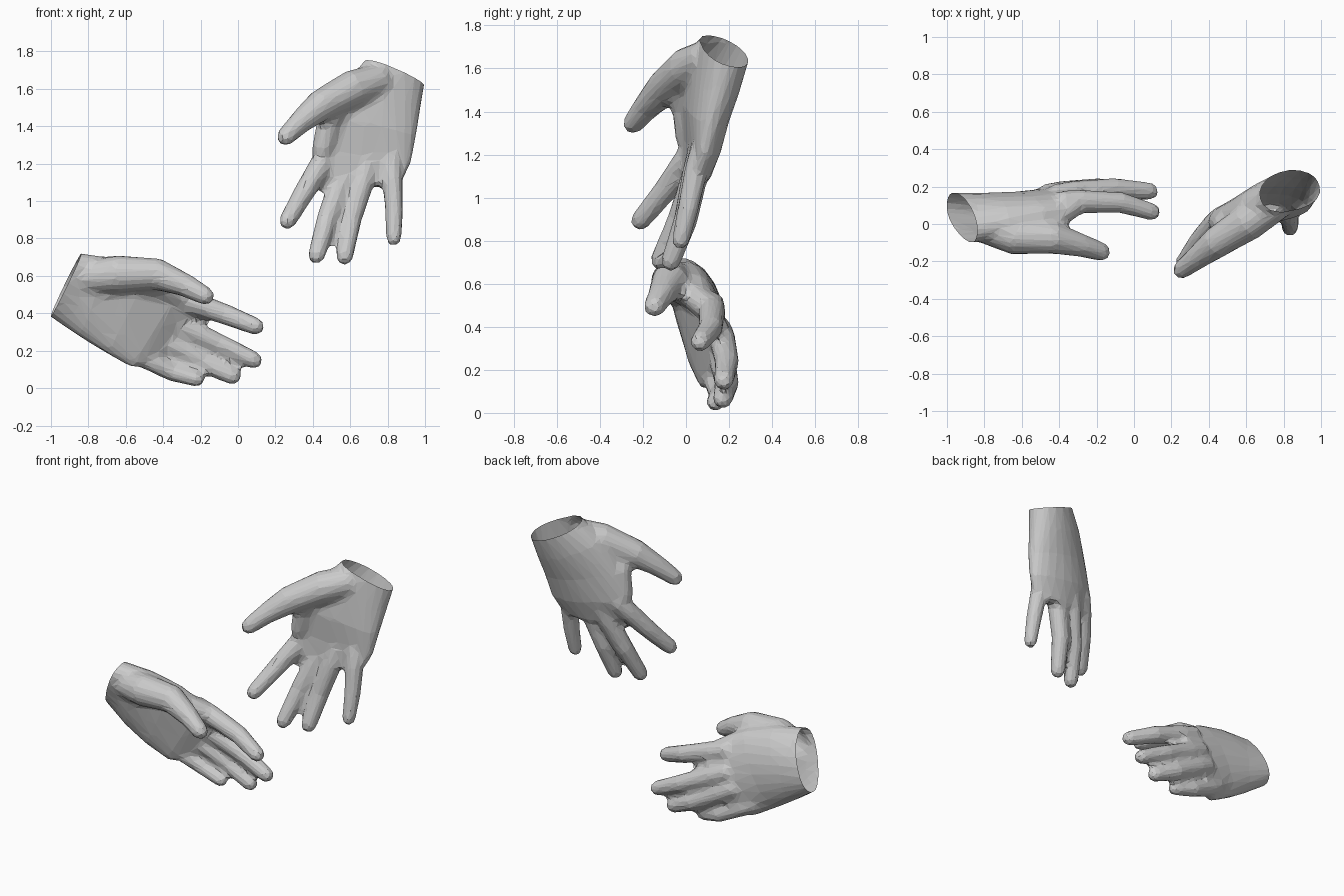
import bpy, bmesh, math
from mathutils import Vector as V

if "Cube" in bpy.data.objects:
    bpy.data.objects.remove(bpy.data.objects["Cube"])

SEG = 16

def skin(bm, rings):
    """Bridge rings of points into a closed tube."""
    rows = [[bm.verts.new(p) for p in r] for r in rings]
    n = len(rows[0])
    for a, b in zip(rows, rows[1:]):
        for i in range(n):
            bm.faces.new((a[i], a[(i + 1) % n], b[(i + 1) % n], b[i]))
    bm.faces.new(rows[0][::-1])
    bm.faces.new(rows[-1])

def add_digit(bm, pts, radii):
    """Tapered tube through the joints with a rounded tip."""
    pts = [V(p) for p in pts]
    radii = list(radii)
    d, r = (pts[-1] - pts[-2]).normalized(), radii[-1]
    end = pts[-1]
    for off, k in ((0.5, 0.86), (0.85, 0.55), (1.0, 0.2)):
        pts.append(end + d * r * off)
        radii.append(r * k)
    rings = []
    for i, (p, r) in enumerate(zip(pts, radii)):
        t = (pts[min(i + 1, len(pts) - 1)] - pts[max(i - 1, 0)]).normalized()
        u = t.cross(V((0.3, 1, 0.2))).normalized()
        v = t.cross(u)
        rings.append([p + (u * math.cos(a) + v * math.sin(a)) * r
                      for a in (2 * math.pi * k / SEG for k in range(SEG))])
    skin(bm, rings)

def add_palm(bm, sections):
    """Loft between thumb-side and little-finger-side edges; returns wrist plane."""
    secs = [(V(t), V(p), h) for t, p, h in sections]
    mids = [(t + p) / 2 for t, p, _ in secs]
    rings = []
    for i, (t, p, h) in enumerate(secs):
        f = (mids[min(i + 1, len(mids) - 1)] - mids[max(i - 1, 0)]).normalized()
        w = (p - t) / 2
        n = f.cross(w).normalized()
        if n.y < 0:
            n = -n
        bow = 0.01 + 0.007 * i
        ring = []
        for k in range(24):
            a = 2 * math.pi * k / 24
            c, s = math.cos(a), math.sin(a)
            s2 = math.copysign(abs(s) ** 0.85, s)
            ring.append(mids[i] + w * c + n * (h * s2 + bow * s * s))
        if i == 0:
            normal = w.cross(n).normalized()
            if normal.dot(f) > 0:
                normal = -normal
            rings.append([q + normal * 0.08 for q in ring])
        rings.append(ring)
    skin(bm, rings)
    return mids[0], normal

def keep_largest_shell(bm):
    """Drop any stray inner shells left by the remesh."""
    todo, shells = set(bm.verts), []
    while todo:
        stack = [todo.pop()]
        shell = list(stack)
        while stack:
            for e in stack.pop().link_edges:
                for v in e.verts:
                    if v in todo:
                        todo.remove(v)
                        stack.append(v)
                        shell.append(v)
        shells.append(shell)
    shells.sort(key=len)
    for s in shells[:-1]:
        bmesh.ops.delete(bm, geom=s, context='VERTS')

def evaluated(ob):
    """Bake the modifiers and keep only the outer skin."""
    dg = bpy.context.evaluated_depsgraph_get()
    me = bpy.data.meshes.new_from_object(ob.evaluated_get(dg))
    ob.modifiers.clear()
    bm = bmesh.new()
    bm.from_mesh(me)
    keep_largest_shell(bm)
    bm.to_mesh(me)
    bm.free()
    ob.data = me

def remesh_smooth(ob, iterations, grow):
    rm = ob.modifiers.new("fuse", 'REMESH')
    rm.mode, rm.voxel_size = 'VOXEL', 0.012
    sm = ob.modifiers.new("soften", 'SMOOTH')
    sm.factor, sm.iterations = 0.5, iterations
    dp = ob.modifiers.new("grow", 'DISPLACE')
    dp.mid_level, dp.strength = 0, grow
    evaluated(ob)

def build_hand(name, palm, thumb, web, fingers):
    bm = bmesh.new()
    origin, normal = add_palm(bm, palm)
    add_digit(bm, thumb, (0.09, 0.10, 0.085, 0.062, 0.05))
    add_digit(bm, web, (0.06, 0.065, 0.06))
    for i, pts in enumerate(fingers):
        k = 0.88 if i == 3 else 1.0
        b, m = V(pts[0]), V(pts[1])
        add_digit(bm, [b - (m - b) * 0.6] + list(pts),
                  [r * k for r in (0.055, 0.062, 0.056, 0.047)])
    bmesh.ops.recalc_face_normals(bm, faces=bm.faces)
    me = bpy.data.meshes.new(name)
    bm.to_mesh(me)
    bm.free()
    ob = bpy.data.objects.new(name, me)
    bpy.context.collection.objects.link(ob)
    # Fuse palm and digits; growing then shrinking fills the creases
    remesh_smooth(ob, 6, 0.016)
    remesh_smooth(ob, 10, -0.015)
    # Open the wrist
    bm = bmesh.new()
    bm.from_mesh(ob.data)
    bmesh.ops.bisect_plane(bm, geom=bm.verts[:] + bm.edges[:] + bm.faces[:],
                           plane_co=origin, plane_no=normal, clear_outer=True)
    for f in bm.faces:
        f.smooth = False
    count = sum(len(f.verts) - 2 for f in bm.faces)
    bm.to_mesh(ob.data)
    bm.free()
    # Low-poly facets
    dc = ob.modifiers.new("facets", 'DECIMATE')
    dc.ratio = 1400 / count

# Lower hand, fingers pointing right
build_hand(
    "lower_hand",
    palm=[((-.84, -.06, .71), (-1.0, .12, .39), .105),
          ((-.66, -.01, .695), (-.86, .08, .285), .11),
          ((-.47, .04, .64), (-.71, .07, .19), .095),
          ((-.31, .09, .54), (-.57, .09, .11), .072),
          ((-.22, .13, .46), (-.44, .14, .115), .05)],
    thumb=[(-.82, -.005, .59), (-.64, -.065, .61), (-.43, -.075, .61),
           (-.28, -.115, .55), (-.175, -.148, .493)],
    web=[(-.52, -.03, .57), (-.43, .03, .55), (-.32, .10, .49)],
    fingers=[[(-.28, .12, .47), (-.07, .115, .395), (.095, .065, .33)],
             [(-.31, .17, .335), (-.10, .19, .235), (.085, .175, .15)],
             [(-.37, .17, .24), (-.18, .19, .135), (-.03, .17, .065)],
             [(-.51, .13, .165), (-.35, .155, .085), (-.22, .135, .048)]])

# Upper hand, fingers pointing down
build_hand(
    "upper_hand",
    palm=[((.68, .13, 1.75), (.99, .21, 1.61), .11),
          ((.57, .08, 1.64), (.97, .17, 1.48), .11),
          ((.46, .03, 1.45), (.95, .12, 1.34), .098),
          ((.395, .015, 1.28), (.925, .09, 1.20), .075),
          ((.42, -.015, 1.12), (.865, .05, 1.08), .05)],
    thumb=[(.765, .11, 1.65), (.61, .01, 1.60), (.44, -.10, 1.51),
           (.33, -.185, 1.42), (.255, -.245, 1.345)],
    web=[(.53, -.03, 1.52), (.485, .0, 1.42), (.455, .01, 1.28)],
    fingers=[[(.43, .0, 1.17), (.35, -.09, 1.04), (.265, -.21, .895)],
             [(.55, .04, 1.10), (.475, -.03, .90), (.42, -.12, .71)],
             [(.665, .04, 1.10), (.605, .0, .90), (.57, -.07, .705)],
             [(.825, .045, 1.12), (.835, .01, .95), (.833, -.025, .80)]])
